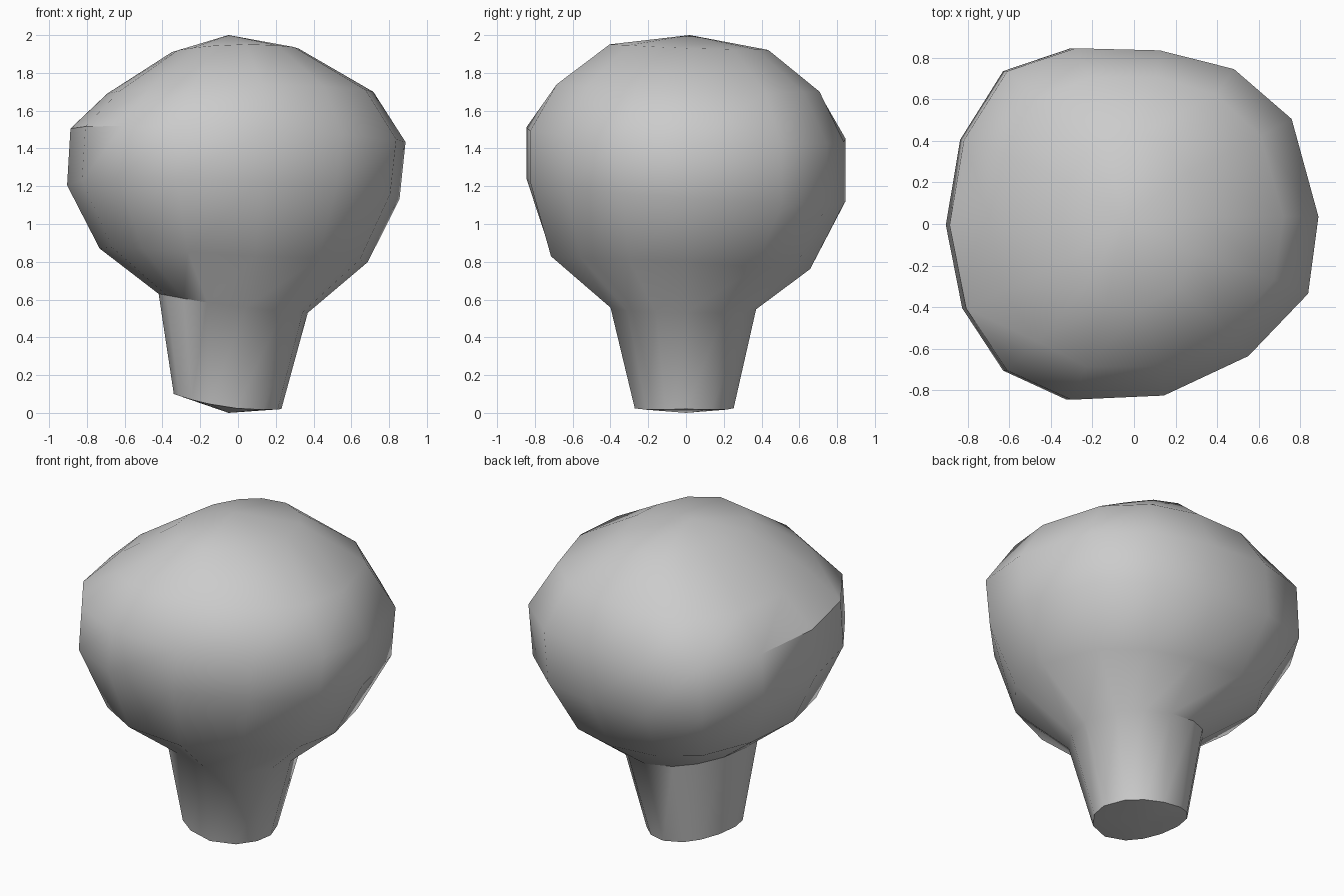
import bpy, bmesh, math

if "Cube" in bpy.data.objects:
    bpy.data.objects.remove(bpy.data.objects["Cube"])

# Plan outline of the head, seen from above (counter-clockwise from +x)
outline = [(.89, .04), (.76, .51), (.48, .75), (.12, .84), (-.29, .85), (-.62, .74), (-.83, .41),
           (-.90, 0), (-.82, -.40), (-.62, -.70), (-.31, -.84), (.14, -.82), (.55, -.63), (.84, -.33)]

# Rings: centre x, centre y, half width, half depth, z, tilt in x, tilt in y, bow, outline blend
rings = [
    (-.055, -.01, .285, .265, .03, -.04, 0, .03, 0),
    (-.025, -.015, .395, .39, .56, -.05, -.005, .02, 0),
    (-.02, -.035, .71, .70, .80, -.035, -.035, .035, .7),
    (-.02, -.005, .88, .85, 1.17, -.035, -.06, 0, 1),
    (.005, -.005, .887, .85, 1.47, -.035, -.03, 0, 1),
    (.015, .005, .705, .71, 1.72, .005, -.02, -.025, .7),
    (-.015, .015, .335, .425, 1.935, .01, -.015, -.015, 0),
]

bm = bmesh.new()


def add_ring(cx, cy, rx, ry, z, tx, ty, bow, blend):
    verts = []
    for px, py in outline:
        a = math.atan2(py, px)
        u = (1 - blend) * math.cos(a) + blend * px / .895
        v = (1 - blend) * math.sin(a) + blend * py / .85
        verts.append(bm.verts.new((cx + rx * u, cy + ry * v, z + tx * u + ty * v + bow * u * u)))
    return verts


# Walls of the stem and head
loops = [add_ring(*r) for r in rings]
n = len(outline)
for low, high in zip(loops, loops[1:]):
    for i in range(n):
        j = (i + 1) % n
        bm.faces.new((low[i], low[j], high[j], high[i]))

# Shallow pointed caps
bottom = bm.verts.new((-.05, 0, 0))
top = bm.verts.new((-.05, .02, 2))
for i in range(n):
    j = (i + 1) % n
    bm.faces.new((bottom, loops[0][j], loops[0][i]))
    bm.faces.new((top, loops[-1][i], loops[-1][j]))

mesh = bpy.data.meshes.new("rounded_knob")
bm.to_mesh(mesh)
bm.free()
knob = bpy.data.objects.new("rounded_knob", mesh)
bpy.context.collection.objects.link(knob)

# Smooth shading with a crisp foot
bpy.context.view_layer.objects.active = knob
knob.select_set(True)
bpy.ops.object.shade_smooth_by_angle(angle=math.radians(40))
